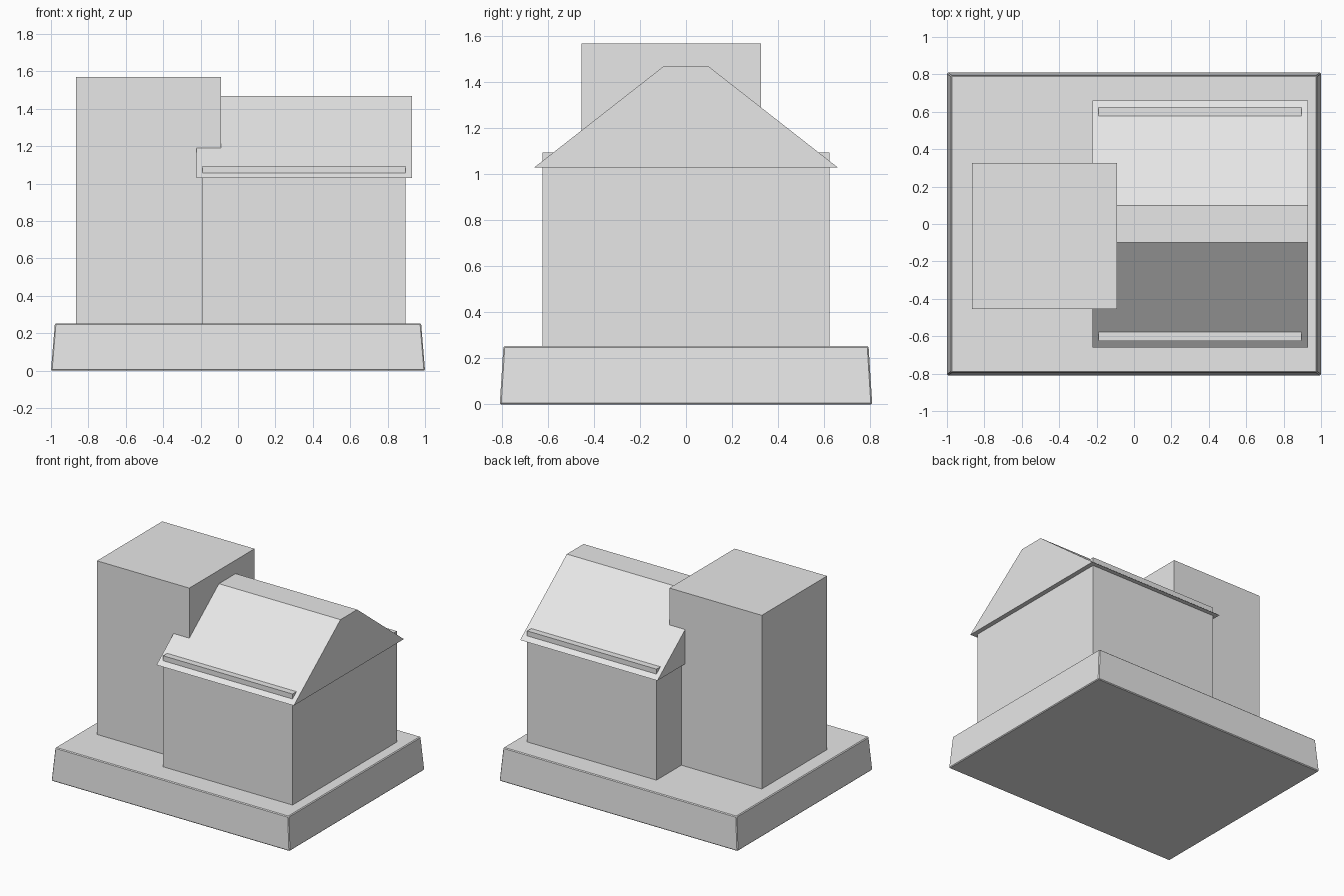
import bpy
import bmesh

if "Cube" in bpy.data.objects:
    bpy.data.objects.remove(bpy.data.objects["Cube"], do_unlink=True)

# One plain grey for the whole model
grey = bpy.data.materials.new("plain grey")
grey.use_nodes = True
colour = (0.8, 0.8, 0.8, 1)
grey.diffuse_color = colour
grey.node_tree.nodes["Principled BSDF"].inputs["Base Color"].default_value = colour


def add_object(name, bm):
    bmesh.ops.recalc_face_normals(bm, faces=bm.faces)
    mesh = bpy.data.meshes.new(name)
    bm.to_mesh(mesh)
    bm.free()
    mesh.materials.append(grey)
    obj = bpy.data.objects.new(name, mesh)
    bpy.context.scene.collection.objects.link(obj)
    return obj


def box(name, x, y, z, inset=(0, 0)):
    """Box between x, y and z limits, its top drawn in by inset."""
    bm = bmesh.new()
    bmesh.ops.create_cube(bm, size=1)
    for v in bm.verts:
        top = v.co.z > 0
        dx, dy = inset if top else (0, 0)
        v.co.x = x[1] - dx if v.co.x > 0 else x[0] + dx
        v.co.y = y[1] - dy if v.co.y > 0 else y[0] + dy
        v.co.z = z[1] if top else z[0]
    return add_object(name, bm)


def prism(name, profile, x):
    """Extrude a (y, z) profile between two x limits."""
    bm = bmesh.new()
    face = bm.faces.new([bm.verts.new((x[0], y, z)) for y, z in profile])
    new = bmesh.ops.extrude_face_region(bm, geom=[face])["geom"]
    moved = [g for g in new if isinstance(g, bmesh.types.BMVert)]
    bmesh.ops.translate(bm, verts=moved, vec=(x[1] - x[0], 0, 0))
    return add_object(name, bm)


# Tapered plinth with fine chamfered edges
base = box("base", (-1, 1), (-0.81, 0.81), (0, 0.253), inset=(0.021, 0.016))
chamfer = base.modifiers.new("chamfer", "BEVEL")
chamfer.width = 0.006
chamfer.segments = 1

# Tall flat-topped block
box("tower", (-0.865, -0.09), (-0.455, 0.327), (0.25, 1.57))

# House walls, whose tops show through the eaves
box("house_walls", (-0.19, 0.895), (-0.625, 0.625), (0.25, 1.095))

# Roof with a flattened ridge
prism("roof", [(-0.66, 1.03), (0.66, 1.03), (0.1, 1.468), (-0.1, 1.468)], (-0.222, 0.93))
